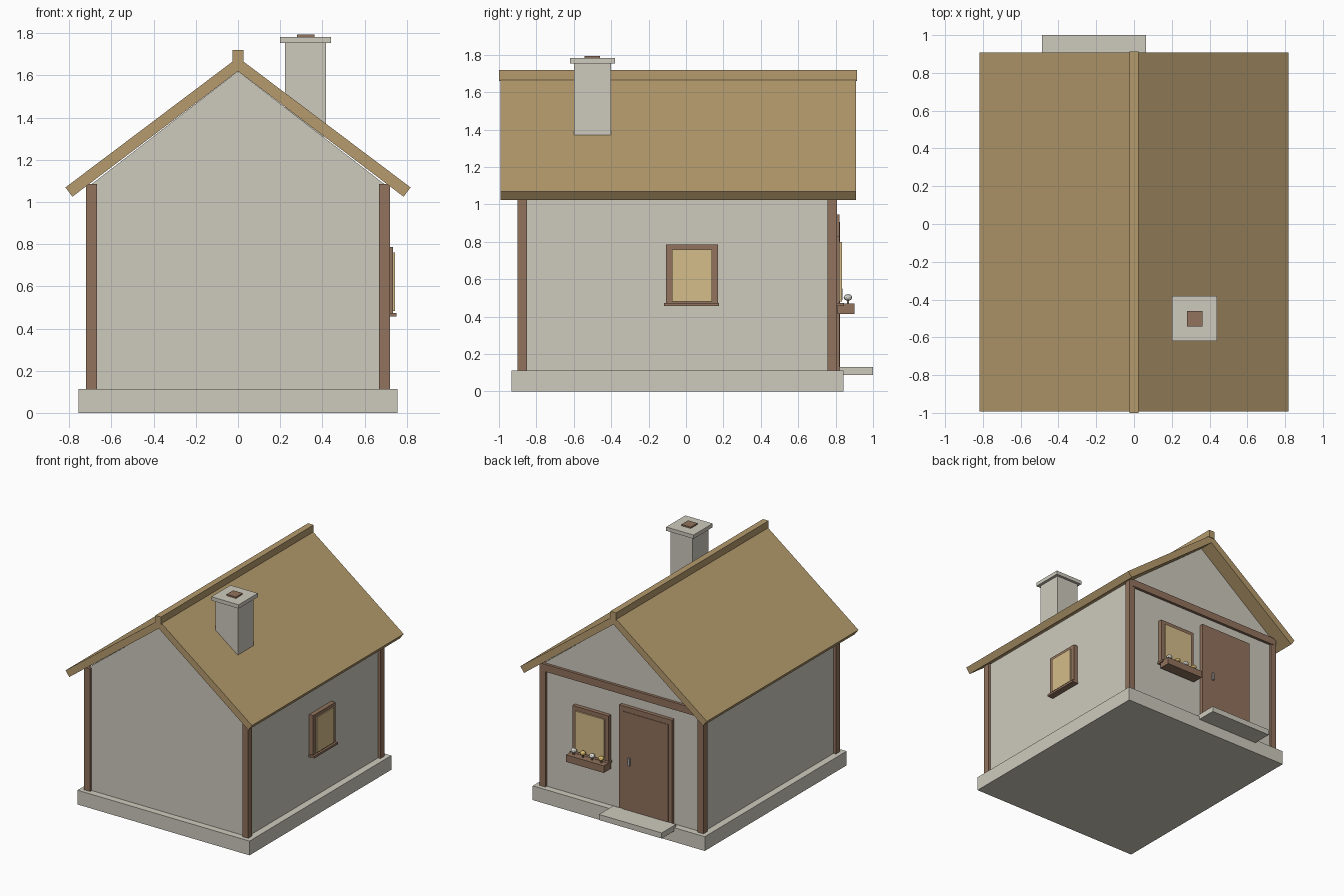
import bpy, bmesh

if "Cube" in bpy.data.objects:
    bpy.data.objects.remove(bpy.data.objects["Cube"])


def material(name, r, g, b):
    lin = lambda c: ((c / 255 + 0.055) / 1.055) ** 2.4
    m = bpy.data.materials.new(name)
    m.diffuse_color = (lin(r), lin(g), lin(b), 1)
    m.use_nodes = True
    m.node_tree.nodes["Principled BSDF"].inputs["Base Color"].default_value = m.diffuse_color
    return m


PLASTER = material("plaster", 206, 202, 190)
THATCH = material("roof_tan", 181, 155, 109)
WOOD = material("brown_wood", 145, 114, 93)
GLASS = material("warm_glass", 214, 189, 138)
METAL = material("grey_metal", 165, 165, 165)
WHITE = material("white_petals", 225, 222, 215)
YELLOW = material("yellow_petals", 222, 190, 110)


def finish(name, bm, mat):
    bmesh.ops.recalc_face_normals(bm, faces=bm.faces)
    me = bpy.data.meshes.new(name)
    bm.to_mesh(me)
    bm.free()
    me.materials.append(mat)
    ob = bpy.data.objects.new(name, me)
    bpy.context.collection.objects.link(ob)
    return ob


def box(name, x, y, z, mat):
    """Box from (min, max) ranges."""
    bm = bmesh.new()
    bmesh.ops.create_cube(bm, size=1)
    for v in bm.verts:
        v.co = [r[0] if c < 0 else r[1] for r, c in zip((x, y, z), v.co)]
    return finish(name, bm, mat)


def prism(name, profile, y0, y1, mat):
    """Extrude an (x, z) profile along y."""
    bm = bmesh.new()
    face = bm.faces.new([bm.verts.new((x, y0, z)) for x, z in profile])
    out = bmesh.ops.extrude_face_region(bm, geom=[face])
    for v in out["geom"]:
        if isinstance(v, bmesh.types.BMVert):
            v.co.y = y1
    return finish(name, bm, mat)


# Base, walls and gable
box("foundation", (-.755, .755), (-.934, .843), (0, .113), PLASTER)
box("walls", (-.70, .70), (-.88, .79), (.113, 1.08), PLASTER)
prism("gable", [(-.70, 1.08), (.70, 1.08), (0, 1.62)], -.88, .79, PLASTER)

# Corner posts and back beam
for side, sx in (("left", -1), ("right", 1)):
    xs = sorted((sx * .668, sx * .72))
    for end, ys in (("front", (-.90, -.85)), ("back", (.757, .808))):
        box(f"{end}_{side}_post", xs, ys, (.113, 1.085), WOOD)
box("back_beam", (-.69, .69), (.76, .812), (1.03, 1.088), WOOD)

# Roof slabs and ridge
for side, sx in (("left", -1), ("right", 1)):
    slab = [(0, 1.62), (.785, 1.025), (.818, 1.069), (0, 1.685)]
    prism(f"{side}_roof", [(sx * x, z) for x, z in slab], -.993, .908, THATCH)
box("ridge_beam", (-.025, .025), (-1.0, .913), (1.66, 1.72), THATCH)

# Chimney
box("chimney", (.222, .418), (-.60, -.40), (1.31, 1.753), PLASTER)
box("chimney_cap", (.20, .44), (-.62, -.38), (1.753, 1.783), PLASTER)
box("chimney_pot", (.28, .362), (-.543, -.46), (1.783, 1.794), WOOD)

# Side window
box("side_window_frame", (.69, .735), (-.107, .171), (.47, .787), WOOD)
box("side_window_glass", (.73, .744), (-.075, .139), (.482, .76), GLASS)
box("side_window_sill", (.69, .752), (-.118, .177), (.456, .473), WOOD)

# Back window with planter
box("back_window_frame", (.105, .42), (.78, .822), (.465, .832), WOOD)
box("back_window_glass", (.135, .39), (.815, .833), (.48, .80), GLASS)
box("back_window_sill", (.095, .43), (.78, .845), (.456, .473), WOOD)
box("flower_box", (.09, .42), (.81, .902), (.415, .471), WOOD)
for i, x in enumerate((.378, .298, .218, .138)):
    bm = bmesh.new()
    bmesh.ops.create_icosphere(bm, subdivisions=2, radius=1)
    for v in bm.verts:
        v.co = (x + v.co.x * .023, .866 + v.co.y * .023, .503 + v.co.z * .018)
    finish(f"flower_{i + 1}", bm, YELLOW if i % 2 else WHITE)
    box(f"flower_stem_{i + 1}", (x - .006, x + .006), (.86, .872), (.46, .50), WOOD)

# Door, handle and step
box("door_frame", (-.45, .012), (.78, .820), (.113, .946), WOOD)
box("door_leaf", (-.42, -.018), (.81, .824), (.113, .905), WOOD)
box("door_handle", (-.09, -.075), (.82, .838), (.49, .55), METAL)
box("doorstep", (-.487, .064), (.82, 1.0), (.087, .131), PLASTER)
